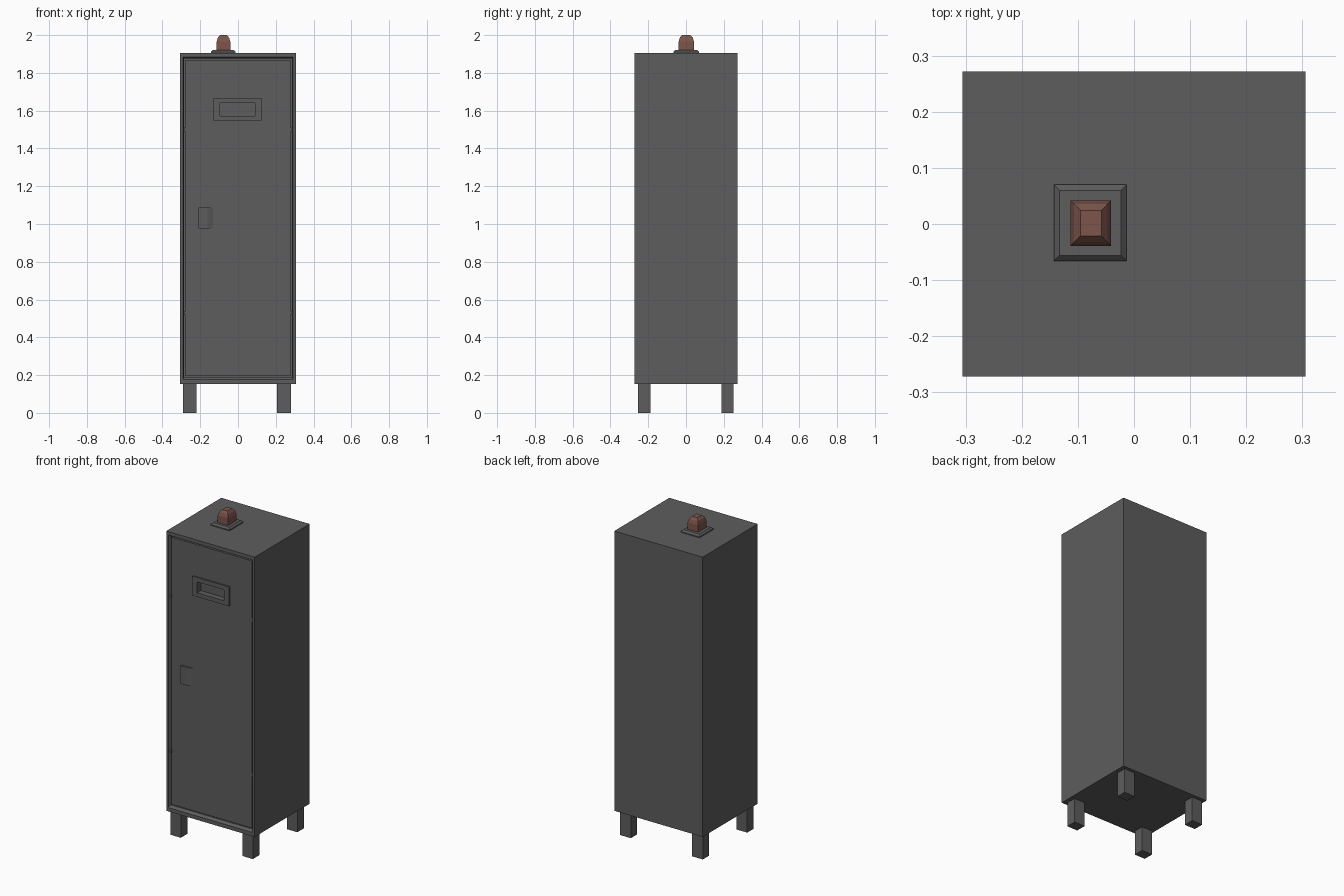
import bpy, bmesh


def material(name, rgb):
    m = bpy.data.materials.new(name)
    m.diffuse_color = (*rgb, 1)
    return m


GREY = material("dark_grey", (0.11, 0.11, 0.11))
AMBER = material("lamp_brown", (0.2, 0.09, 0.07))


def loft(name, rings, axis="Z", mat=GREY):
    """Skin rectangular rings (u0, u1, v0, v1, w) stacked along an axis, capped at both ends."""
    bm = bmesh.new()
    loops = []
    for u0, u1, v0, v1, w in rings:
        pts = [(u0, v0), (u1, v0), (u1, v1), (u0, v1)]
        loops.append([bm.verts.new((u, v, w) if axis == "Z" else (u, w, v)) for u, v in pts])
    for a, b in zip(loops, loops[1:]):
        for i in range(4):
            j = (i + 1) % 4
            bm.faces.new((a[i], a[j], b[j], b[i]))
    bm.faces.new(loops[0])
    bm.faces.new(loops[-1])
    bmesh.ops.recalc_face_normals(bm, faces=bm.faces)
    me = bpy.data.meshes.new(name)
    bm.to_mesh(me)
    bm.free()
    me.materials.append(mat)
    ob = bpy.data.objects.new(name, me)
    bpy.context.collection.objects.link(ob)
    return ob


def box(name, x0, x1, y0, y1, z0, z1):
    return loft(name, [(x0, x1, y0, y1, z0), (x0, x1, y0, y1, z1)])


# Cabinet shell with a stepped, recessed door opening at the front
loft("cabinet", [
    (-0.306, 0.306, 0.153, 1.905, 0.272),
    (-0.306, 0.306, 0.153, 1.905, -0.272),
    (-0.292, 0.292, 0.177, 1.883, -0.272),
    (-0.285, 0.285, 0.190, 1.876, -0.258),
    (-0.285, 0.285, 0.190, 1.876, -0.215),
], "Y")

# Door with raised label frame and sunken label slot
loft("door", [
    (-0.279, 0.279, 0.195, 1.868, -0.218),
    (-0.279, 0.279, 0.195, 1.868, -0.258),
    (-0.130, 0.125, 1.547, 1.668, -0.258),
    (-0.130, 0.125, 1.547, 1.668, -0.268),
    (-0.095, 0.090, 1.573, 1.641, -0.268),
    (-0.095, 0.090, 1.573, 1.641, -0.232),
], "Y")

# Wedge-shaped latch
loft("door_latch", [
    (-0.208, -0.133, 0.975, 1.087, -0.255),
    (-0.208, -0.133, 0.975, 1.087, -0.260),
    (-0.208, -0.162, 0.975, 1.087, -0.271),
], "Y")

# Small hinges and catches in the door gap
for z in (0.53, 1.50):
    for x, side in ((-0.282, "left"), (0.282, "right")):
        box(f"{side}_hinge", x - 0.004, x + 0.004, -0.262, -0.22, z - 0.01, z + 0.01)

# Four feet
for x0, sx in ((-0.292, "left"), (0.207, "right")):
    for y0, sy in ((-0.253, "front"), (0.187, "back")):
        box(f"{sy}_{sx}_leg", x0, x0 + 0.073, y0, y0 + 0.064, 0, 0.158)

# Lamp base with chamfered edge
loft("lamp_base", [
    (-0.143, -0.013, -0.066, 0.070, 1.903),
    (-0.143, -0.013, -0.066, 0.070, 1.911),
    (-0.133, -0.023, -0.056, 0.060, 1.921),
])

# Faceted lamp dome
loft("lamp_dome", [
    (-0.113, -0.041, -0.039, 0.042, 1.918),
    (-0.113, -0.041, -0.039, 0.042, 1.965),
    (-0.107, -0.047, -0.033, 0.036, 1.986),
    (-0.095, -0.058, -0.021, 0.024, 2.0),
], mat=AMBER)
